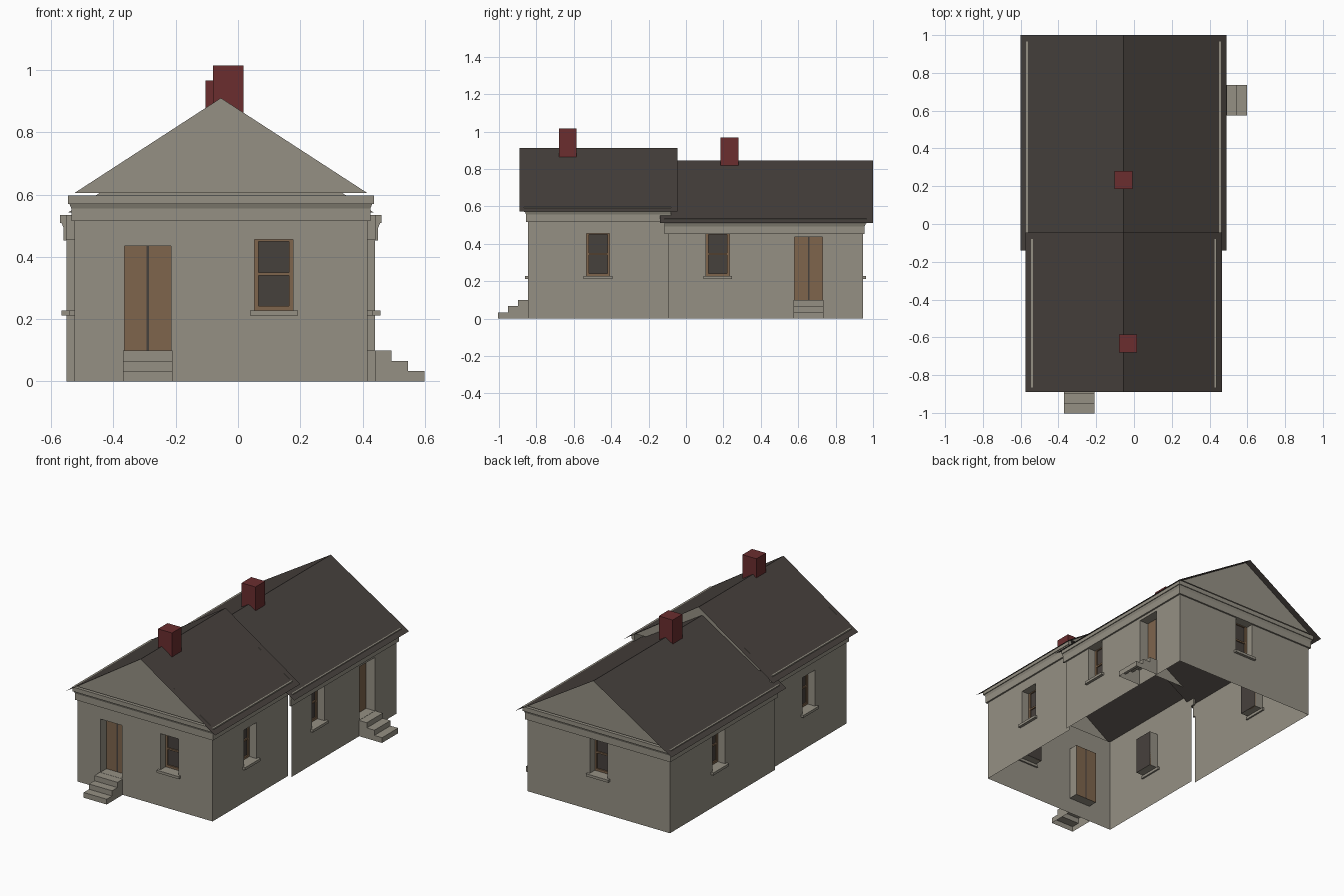
import bpy, bmesh
from mathutils import Vector

if "Cube" in bpy.data.objects:
    bpy.data.objects.remove(bpy.data.objects["Cube"])


def material(name, r, g, b):
    m = bpy.data.materials.new(name)
    m.use_nodes = True
    m.diffuse_color = (r, g, b, 1)
    m.node_tree.nodes["Principled BSDF"].inputs["Base Color"].default_value = (r, g, b, 1)
    return m


STONE = material("grey_stone", 0.30, 0.28, 0.23)
DARK = material("dark_slate", 0.062, 0.052, 0.046)
WOOD = material("brown_wood", 0.21, 0.13, 0.073)
BRICK = material("red_brick", 0.145, 0.027, 0.028)

MID = -0.055      # x of the ridge line
JOIN = -0.097     # y where the two sections meet


def build(name, faces, mat, toward=None):
    """Mesh from polygons; sheets are turned to face a point, solids outward."""
    bm = bmesh.new()
    for pts in faces:
        f = bm.faces.new([bm.verts.new(p) for p in pts])
        f.normal_update()
        if toward is not None and f.normal.dot(Vector(toward) - f.calc_center_median()) < 0:
            f.normal_flip()
    bmesh.ops.remove_doubles(bm, verts=bm.verts, dist=1e-5)
    if toward is None:
        bmesh.ops.recalc_face_normals(bm, faces=bm.faces)
    me = bpy.data.meshes.new(name)
    bm.to_mesh(me)
    bm.free()
    me.materials.append(mat)
    ob = bpy.data.objects.new(name, me)
    bpy.context.collection.objects.link(ob)
    return ob


def box_faces(a, b):
    x, y, z = zip(a, b)
    c = [(x[i], y[j], z[k]) for i in (0, 1) for j in (0, 1) for k in (0, 1)]
    quads = ("0132", "4576", "0154", "2376", "0264", "1375")
    return [[c[int(i)] for i in q] for q in quads]


class Wall:
    """Flat wall: u runs along it, d is the distance outward."""

    def __init__(self, name, axis, pos, sign, u0, u1, height):
        self.name, self.axis, self.pos, self.sign = name, axis, pos, sign
        self.u0, self.u1, self.height = u0, u1, height
        self.holes = []

    def p(self, u, d, z):
        w = self.pos + self.sign * d
        return (w, u, z) if self.axis == "x" else (u, w, z)

    def rect(self, u0, u1, z0, z1, d=0):
        return [self.p(u0, d, z0), self.p(u1, d, z0), self.p(u1, d, z1), self.p(u0, d, z1)]

    def box(self, u0, u1, d0, d1, z0, z1):
        return box_faces(self.p(u0, d0, z0), self.p(u1, d1, z1))

    def recess(self, part, u0, u1, z0, z1):
        """Opening with its four reveals."""
        self.holes.append((u0, u1, z0, z1))
        front, back = self.rect(u0, u1, z0, z1), self.rect(u0, u1, z0, z1, -0.06)
        sides = [[front[i], front[i - 1], back[i - 1], back[i]] for i in range(4)]
        build(part + "_reveal", sides, STONE, self.p((u0 + u1) / 2, -0.03, (z0 + z1) / 2))

    def window(self, part, c, half=0.062):
        z0, z1, bar = 0.228, 0.455, 0.013
        u0, u1 = c - half, c + half
        self.recess(part, u0, u1, z0, z1)
        build(part + "_glass", [self.rect(u0, u1, z0, z1, -0.06)], DARK, self.p(c, 9, z0))
        frame = []
        for a, b in ((u0, u0 + bar), (u1 - bar, u1)):
            frame += self.box(a, b, -0.058, -0.05, z0, z1)
        for a, b in ((z0, z0 + 0.014), (0.34, 0.35), (z1 - 0.005, z1)):
            frame += self.box(u0 + bar, u1 - bar, -0.058, -0.05, a, b)
        build(part + "_sash", frame, WOOD)
        build(part + "_sill", self.box(u0 - 0.015, u1 + 0.015, -0.01, 0.017, 0.212, z0), STONE)

    def door(self, part, c):
        half, gap, z0, z1 = 0.075, 0.004, 0.1, 0.435
        self.recess(part, c - half, c + half, z0, z1)
        leaves = [self.rect(c + s * gap, c + s * half, z0, z1, -0.06) for s in (-1, 1)]
        build(part + "_leaves", leaves, WOOD, self.p(c, 9, z0))
        build(part + "_centre_gap", [self.rect(c - gap, c + gap, z0, z1, -0.06)],
              DARK, self.p(c, 9, z0))
        # steps: treads, risers and stepped cheeks, open below
        faces, rise, run = [], 0.033, 0.053
        e0, e1 = c - 0.08, c + 0.08
        for i in range(3):
            d0, d1, z = run * i, run * (i + 1), rise * (3 - i)
            faces.append([self.p(e0, d0, z), self.p(e1, d0, z), self.p(e1, d1, z), self.p(e0, d1, z)])
            faces.append(self.rect(e0, e1, z - rise, z, d1))
            for e in (e0, e1):
                faces.append([self.p(e, d0, 0), self.p(e, d1, 0), self.p(e, d1, z), self.p(e, d0, z)])
        build(part + "_steps", faces, STONE, self.p(c, -0.1, -0.3))
        for f in bpy.data.objects[part + "_steps"].data.polygons:
            f.flip()

    def finish(self):
        """Wall sheet split along the openings, with the openings left out."""
        us = sorted({self.u0, self.u1, *(u for h in self.holes for u in h[:2])})
        zs = sorted({0, self.height, *(z for h in self.holes for z in h[2:])})
        faces = []
        for a, b in zip(us, us[1:]):
            for lo, hi in zip(zs, zs[1:]):
                u, z = (a + b) / 2, (lo + hi) / 2
                if not any(h[0] < u < h[1] and h[2] < z < h[3] for h in self.holes):
                    faces.append(self.rect(a, b, lo, hi))
        build(self.name, faces, STONE, self.p((us[0] + us[-1]) / 2, 9, 0.3))


def cornice(name, half, y_open, y_end, top):
    """Frieze and moulding swept round three sides."""
    s = 1 if y_end > y_open else -1
    profile = [(0, -0.082), (0.01, -0.082), (0.01, -0.042), (0.016, -0.027),
               (0.021, -0.027), (0.021, 0), (0, 0)]
    rings = []
    for d, z in profile:
        l, r, y = MID - half - d, MID + half + d, y_end + s * d
        rings.append([(x, yy, top + z) for x, yy in ((r, y_open), (r, y), (l, y), (l, y_open))])
    faces = [[a[i], a[i + 1], b[i + 1], b[i]]
             for a, b in zip(rings, rings[1:] + rings[:1]) for i in range(3)]
    faces += [[r[0] for r in rings], [r[3] for r in rings]]
    build(name, faces, STONE)


def roof(name, half, y0, y1, eave, ridge):
    slopes = [[(MID, y0, ridge), (MID, y1, ridge), (MID + s * half, y1, eave),
               (MID + s * half, y0, eave)] for s in (-1, 1)]
    build(name, slopes, DARK, (MID, 0, 9))


def gable(name, half, y, base, ridge, facing):
    build(name, [[(MID - half, y, base), (MID + half, y, base), (MID, y, ridge)]],
          STONE, (MID, y + 9 * facing, base))


# Walls and openings
FRONT, BACK = -0.845, 0.945
FH, BH = 0.47, 0.495
front = Wall("front_wall", "y", FRONT, -1, MID - FH, MID + FH, 0.57)
front.door("front_door", -0.29)
front.window("front_window", 0.115)
back = Wall("back_wall", "y", BACK, 1, MID - BH, MID + BH, 0.51)
back.window("back_window", MID)
walls = [front, back]
for side, s in (("left", 1), ("right", -1)):
    fw = Wall(side + "_front_wall", "x", MID + s * FH, s, FRONT, JOIN, 0.57)
    fw.window(side + "_front_window", -0.47)
    rw = Wall(side + "_rear_wall", "x", MID + s * BH, s, JOIN, BACK, 0.51)
    rw.window(side + "_rear_window", 0.17 if s > 0 else 0.46)
    if s > 0:
        rw.door("side_door", 0.655)
    walls += [fw, rw]
for w in walls:
    w.finish()

# Cornices, gables and roofs
cornice("front_cornice", FH, -0.08, FRONT, 0.597)
cornice("rear_cornice", BH, -0.115, BACK, 0.535)
gable("front_gable", 0.47, FRONT - 0.015, 0.605, 0.91, -1)
gable("middle_gable", 0.47, JOIN + 0.015, 0.605, 0.91, 1)
gable("back_gable", 0.49, BACK + 0.015, 0.543, 0.845, 1)
roof("front_roof", 0.52, -0.89, -0.045, 0.571, 0.911)
roof("rear_roof", 0.545, -0.14, 1.0, 0.511, 0.846)

# Chimneys
build("front_chimney", box_faces((-0.08, -0.68, 0.86), (0.017, -0.585, 1.015)), BRICK)
build("rear_chimney", box_faces((-0.104, 0.185, 0.815), (-0.008, 0.281, 0.967)), BRICK)
